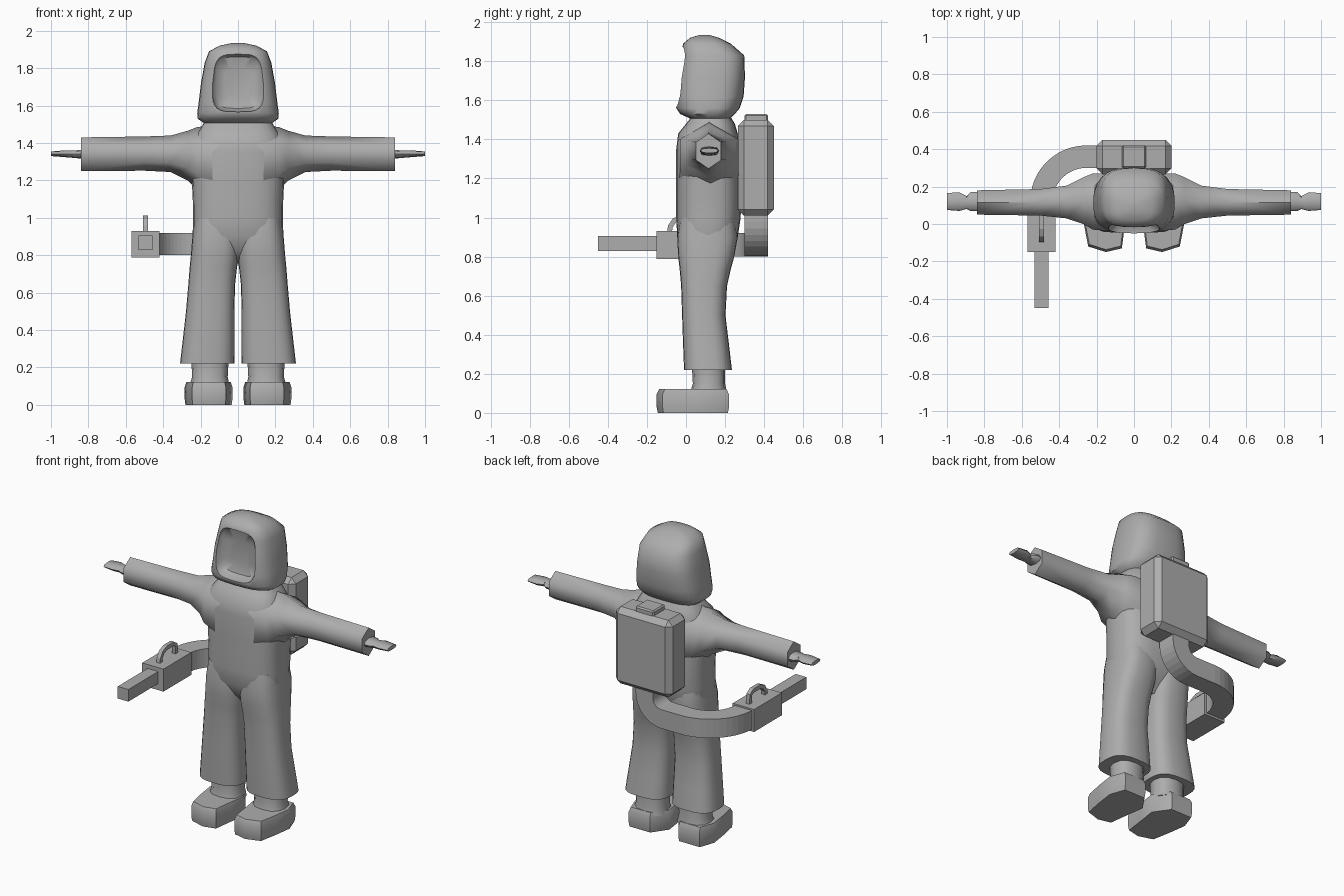
import bpy, bmesh, math
from mathutils import Vector

if "Cube" in bpy.data.objects:
    bpy.data.objects.remove(bpy.data.objects["Cube"])

grey = bpy.data.materials.new("suit grey")
grey.diffuse_color = (0.42, 0.42, 0.42, 1)
grey.use_nodes = True
grey.node_tree.nodes["Principled BSDF"].inputs["Base Color"].default_value = grey.diffuse_color


def finish(name, bm, angle=0, mirror=False):
    bmesh.ops.recalc_face_normals(bm, faces=bm.faces)
    me = bpy.data.meshes.new(name)
    bm.to_mesh(me)
    bm.free()
    me.materials.append(grey)
    ob = bpy.data.objects.new(name, me)
    bpy.context.collection.objects.link(ob)
    if angle:
        me.shade_smooth()
        me.set_sharp_from_angle(angle=math.radians(angle))
    if mirror:
        ob.modifiers.new("mirror", 'MIRROR')
    return ob


def skin(rings):
    """Closed tube through rings of points."""
    bm = bmesh.new()
    vs = [[bm.verts.new(p) for p in r] for r in rings]
    n = len(vs[0])
    for a, b in zip(vs, vs[1:]):
        for i in range(n):
            j = (i + 1) % n
            bm.faces.new((a[i], a[j], b[j], b[i]))
    bm.faces.new(vs[0])
    bm.faces.new(vs[-1])
    return bm


def loft(axis, rows, n=24, e=2.5):
    """rows: (position, u0, u1, v0, v1); superellipse sections along an axis."""
    angs = [2 * math.pi * i / n + math.pi / 2 for i in range(n)]
    sp = lambda c: math.copysign(abs(c) ** (2 / e), c)
    cs = [(sp(math.cos(t)), sp(math.sin(t))) for t in angs]
    mu = max(abs(c[0]) for c in cs)
    rings = []
    for p, u0, u1, v0, v1 in rows:
        ring = []
        for cu, cv in cs:
            u = (u0 + u1) / 2 + cu / mu * (u1 - u0) / 2
            v = (v0 + v1) / 2 + cv * (v1 - v0) / 2
            ring.append({'x': (p, u, v), 'y': (u, p, v), 'z': (u, v, p)}[axis])
        rings.append(ring)
    return skin(rings)


def sweep(path, half):
    """Square tube; path: (point, side vector)."""
    rings = []
    for i, (p, s) in enumerate(path):
        a, b = path[max(i - 1, 0)][0], path[min(i + 1, len(path) - 1)][0]
        up = (Vector(b) - Vector(a)).normalized().cross(Vector(s)) * half
        s = Vector(s) * half
        p = Vector(p)
        rings.append([p + s + up, p - s + up, p - s - up, p + s - up])
    return skin(rings)


def box(name, x0, x1, y0, y1, z0, z1, bevel=0):
    bm = skin([[(x0, y0, z), (x1, y0, z), (x1, y1, z), (x0, y1, z)] for z in (z0, z1)])
    if bevel:
        bmesh.ops.bevel(bm, geom=bm.edges[:], offset=bevel, segments=1, affect='EDGES')
    return finish(name, bm)


# suit torso
finish("suit_torso", loft('z', [
    (0.755, -.08, .08, .05, .17), (0.82, -.22, .22, -.005, .22),
    (0.90, -.243, .243, -.045, .265), (1.0, -.24, .24, -.05, .28),
    (1.1, -.242, .242, -.05, .282), (1.2, -.247, .247, -.05, .28),
    (1.35, -.25, .25, -.05, .275), (1.43, -.235, .235, -.04, .265),
    (1.48, -.20, .20, 0, .25), (1.53, -.17, .17, .04, .22)], e=2.8), 50)

# trouser legs, flared to the hem
finish("trouser_legs", loft('z', [
    (0.22, .02, .31, -.01, .235), (0.35, .02, .295, -.015, .22),
    (0.5, .02, .278, -.02, .202), (0.65, .015, .265, -.025, .21),
    (0.73, .006, .259, -.032, .228), (0.8, -.005, .252, -.04, .247),
    (0.9, -.01, .244, -.045, .265), (1.0, 0, .23, -.03, .25)], e=2.8), 50, True)

# sleeves with six sides
finish("sleeves", loft('x', [
    (.10, -.04, .27, 1.08, 1.50), (.22, -.03, .27, 1.15, 1.485),
    (.27, 0, .25, 1.20, 1.465), (.36, .03, .205, 1.245, 1.44),
    (.50, .045, .187, 1.252, 1.435), (.84, .05, .18, 1.25, 1.43)], n=6, e=2), 65, True)

# mitten hands
finish("hands", loft('x', [
    (.82, .07, .17, 1.315, 1.365), (.875, .07, .17, 1.32, 1.36),
    (.895, .08, .15, 1.322, 1.36), (.935, .07, .17, 1.325, 1.36),
    (1.0, .075, .165, 1.33, 1.355)], n=8, e=2.6), 50, True)

# boots: chamfered foot outline plus ankle
outline = [(.065, -.13), (.15, -.15), (.245, -.12), (.268, 0), (.285, .12),
           (.25, .22), (.1, .22), (.03, .12), (.048, 0)]
finish("boot_feet", skin([
    [(.155 + (x - .155) * s, .04 + (y - .04) * s, z) for x, y in outline]
    for z, s in ((0, .97), (.03, 1), (.095, 1), (.122, .93))]), 50, True)
finish("boot_ankles", loft('z', [
    (.10, .045, .26, .02, .21), (.15, .055, .245, .035, .2),
    (.24, .05, .25, .03, .2)], n=12), 50, True)

# hood with a recessed face opening
hood = finish("hood", loft('z', [
    (1.49, -.16, .16, .06, .21), (1.53, -.215, .215, -.03, .25),
    (1.56, -.218, .218, -.05, .275), (1.62, -.21, .21, -.05, .295),
    (1.72, -.198, .198, -.045, .302), (1.83, -.178, .178, -.025, .298),
    (1.89, -.155, .155, -.015, .23), (1.92, -.10, .10, .02, .17),
    (1.935, -.03, .03, .07, .12)], n=28, e=2.9))
cutter = finish("face_cutter", loft('y', [
    (-.2, -.142, .142, 1.565, 1.885), (-.03, -.14, .14, 1.567, 1.882),
    (.012, -.118, .118, 1.585, 1.86), (.025, -.07, .07, 1.63, 1.80)], n=28, e=4))
cutter.hide_render = True
cut = hood.modifiers.new("face opening", 'BOOLEAN')
cut.operation, cut.solver, cut.object = 'DIFFERENCE', 'EXACT', cutter
bpy.context.view_layer.update()
dg = bpy.context.evaluated_depsgraph_get()
mesh = bpy.data.meshes.new_from_object(hood.evaluated_get(dg))
hood.modifiers.clear()
hood.data = mesh
mesh.shade_smooth()
mesh.set_sharp_from_angle(angle=math.radians(48))
bpy.data.objects.remove(cutter)

# back tank and its cap
box("back_tank", -.2, .2, .265, .45, 1.01, 1.5, .032)
box("tank_cap", -.065, .065, .30, .42, 1.48, 1.53, .008)

# hose: down from the tank, round to the right side and forward
path = [((0, .36, 1.04), (0, 1, 0))]
for i in range(9):
    a = math.pi / 2 * i / 8
    path.append(((-.12 + .12 * math.cos(a), .36, .98 - .12 * math.sin(a)), (0, 1, 0)))
for i in range(13):
    a = math.pi / 2 * i / 12
    path.append(((-.255 - .24 * math.sin(a), .12 + .24 * math.cos(a), .86),
                 (-math.sin(a), math.cos(a), 0)))
finish("hose", sweep(path, .06))

# sprayer body, nozzle and carrying handle
box("sprayer_body", -.57, -.42, -.15, .13, .787, .93)
box("sprayer_nozzle", -.532, -.457, -.45, -.14, .828, .905)
arch = [(-.085, .92), (-.08, .955), (-.06, .985), (-.025, 1.0),
        (.045, 1.0), (.07, .985), (.075, .92)]
finish("sprayer_handle", sweep([((-.495, y, z), (1, 0, 0)) for y, z in arch], .0125))
